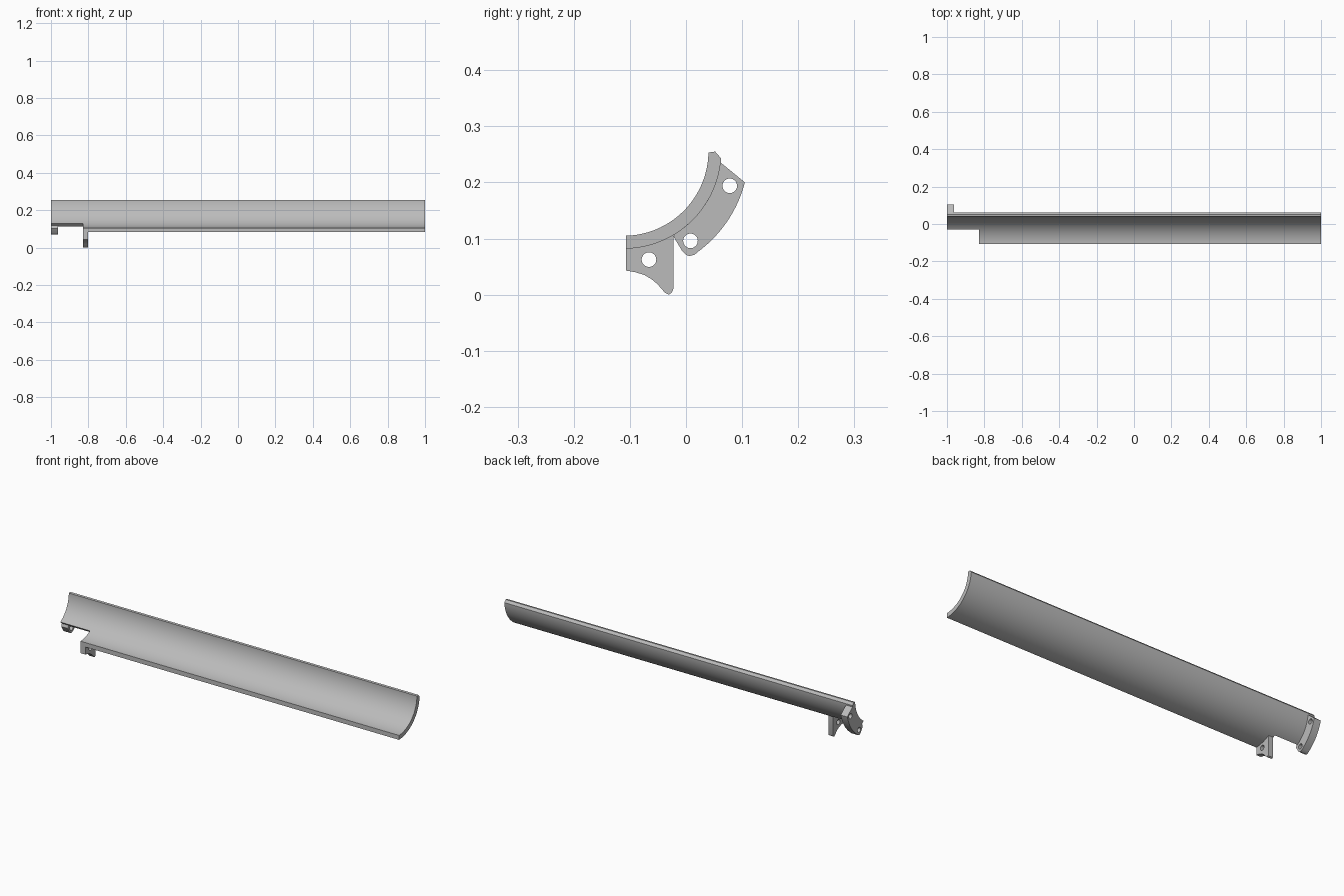
import bpy
from math import sin, cos, radians
from mathutils import Matrix

if "Cube" in bpy.data.objects:
    bpy.data.objects.remove(bpy.data.objects["Cube"], do_unlink=True)

# One plain grey for everything
GREY = (0.5, 0.5, 0.5, 1)
grey = bpy.data.materials.new("plain_grey")
grey.use_nodes = True
grey.diffuse_color = GREY
grey.node_tree.nodes["Principled BSDF"].inputs["Base Color"].default_value = GREY

CY, CZ = -0.111, 0.256                # axis of the trough in (y, z)
INNER, OUTER, RIM = 0.151, 0.174, 0.223


def arc(radius, start, end, steps=32, centre=(CY, CZ)):
    angles = [radians(start + (end - start) * i / steps) for i in range(steps + 1)]
    return [(centre[0] + radius * cos(a), centre[1] + radius * sin(a)) for a in angles]


def hole(y, z, radius=0.013):
    return arc(radius, 0, 350, 35, (y, z))


def extrude(name, x0, x1, outline, holes=()):
    """Extrude a (y, z) outline with holes along x."""
    curve = bpy.data.curves.new(name, "CURVE")
    curve.dimensions = "2D"
    curve.fill_mode = "BOTH"
    curve.extrude = (x1 - x0) / 2
    for loop in (outline, *holes):
        spline = curve.splines.new("POLY")
        spline.points.add(len(loop) - 1)
        for point, (y, z) in zip(spline.points, loop):
            point.co = (y, z, 0, 1)
        spline.use_cyclic_u = True
    obj = bpy.data.objects.new(name, curve)
    bpy.context.collection.objects.link(obj)
    bpy.ops.object.select_all(action="DESELECT")
    obj.select_set(True)
    bpy.context.view_layer.objects.active = obj
    bpy.ops.object.convert(target="MESH")
    obj = bpy.context.object
    # Profile plane becomes y-z, depth becomes x
    obj.data.transform(Matrix(((0, 0, 1, (x0 + x1) / 2), (1, 0, 0, 0),
                               (0, 1, 0, 0), (0, 0, 0, 1))))
    obj.data.materials.clear()
    obj.data.materials.append(grey)
    bpy.ops.object.shade_smooth_by_angle(angle=radians(30))
    return obj


def trough(inner_start, outer_start):
    tip = [(0.052, 0.255)]            # chamfered upper lip
    return arc(INNER, inner_start, -1, 40) + tip + arc(OUTER, -4.3, outer_start, 40)


# Long curved trough, with its front part cut away near the right end
extrude("trough_body", -0.83, 1.0, trough(-88.5, -88.7))
extrude("trough_notched_end", -1.0, -0.83, trough(-57.3, -55.3))

# Curved end flange with two screw holes
flange = (arc(0.166, -5, -55) + [(-0.022, 0.103), (-0.007, 0.078), (0, 0.071),
          (0.006, 0.069), (0.015, 0.071)] + arc(RIM, -53, -14.5))
extrude("end_flange", -1.0, -0.962, flange, [hole(0.078, 0.194), hole(0.008, 0.096)])

# Hanging mounting tab with one screw hole
tab = (arc(0.166, -57.6, -88.6) + [(-0.107, 0.043), (-0.09, 0.04), (-0.074, 0.035),
       (-0.062, 0.028), (-0.051, 0.019), (-0.038, 0.004), (-0.031, 0),
       (-0.025, 0.004), (-0.022, 0.012)])
extrude("mounting_tab", -0.829, -0.802, tab, [hole(-0.066, 0.0625)])
